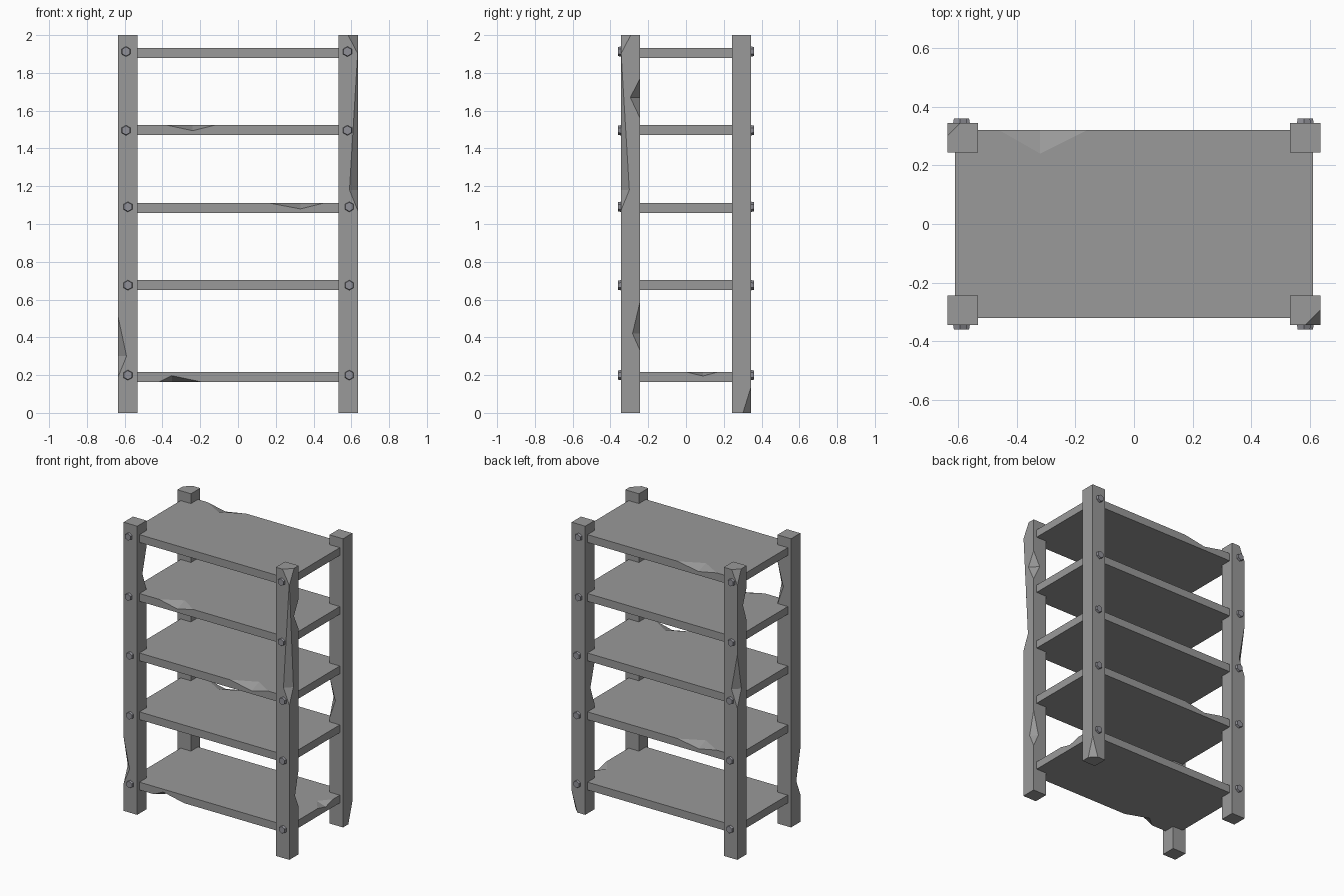
import bpy, bmesh
from mathutils import Vector, Matrix
from math import radians

if "Cube" in bpy.data.objects:
    bpy.data.objects.remove(bpy.data.objects["Cube"])


def material(name, color):
    m = bpy.data.materials.new(name)
    m.diffuse_color = (*color, 1)
    m.use_nodes = True
    m.node_tree.nodes["Principled BSDF"].inputs["Base Color"].default_value = m.diffuse_color
    return m


worn = material("dark_grey", (0.32, 0.32, 0.32))
metal = material("bolt_grey", (0.28, 0.28, 0.31))


def add_mesh(name, bm, mat=worn):
    bmesh.ops.recalc_face_normals(bm, faces=bm.faces)
    me = bpy.data.meshes.new(name)
    bm.to_mesh(me)
    bm.free()
    me.materials.append(mat)
    ob = bpy.data.objects.new(name, me)
    bpy.context.collection.objects.link(ob)
    return ob


def box(name, center, size):
    bm = bmesh.new()
    bmesh.ops.create_cube(bm, size=1, matrix=Matrix.Translation(center) @ Matrix.Diagonal((*size, 1)))
    ob = add_mesh(name, bm)
    ob["center"], ob["size"] = center, size
    return ob


def chip(ob, axis, sides, start, deep, end, insets):
    """Cut a faceted notch out of one long edge; sides and insets are for the two other axes."""
    c, s = ob["center"], ob["size"]
    others = [i for i in range(3) if i != axis]
    corner = Vector((0, 0, 0))
    for i, sg in zip(others, sides):
        corner[i] = c[i] + sg * s[i] / 2

    def point(t, i=None, shift=0):
        p = corner.copy()
        p[axis] = t
        if i is not None:
            p[i] += shift
        return p
    pts = [point(start), point(end)]
    pts += [point(deep, i, -sg * d) for i, sg, d in zip(others, sides, insets)]
    # Growing about the valley keeps the cut planes but clears the outer faces
    mid = (pts[2] + pts[3]) / 2
    bm = bmesh.new()
    v = [bm.verts.new(mid + (p - mid) * 1.4) for p in pts]
    for f in ((0, 1, 2), (0, 1, 3), (0, 2, 3), (1, 2, 3)):
        bm.faces.new([v[i] for i in f])
    cutter = add_mesh("chip_cutter", bm)
    cutter.hide_render = True
    cutter.hide_viewport = True
    cutter.display_type = 'WIRE'
    m = ob.modifiers.new("chip", 'BOOLEAN')
    m.operation, m.solver, m.object = 'DIFFERENCE', 'EXACT', cutter


# Corner posts
posts = {}
for xn, sx in (("left", -1), ("right", 1)):
    for yn, sy in (("front", -1), ("back", 1)):
        posts[sx, sy] = box(f"{yn}_{xn}_post", (sx * 0.583, sy * 0.294, 1.0), (0.104, 0.102, 2.0))

# Post damage
d = (0.045, 0.045)
chip(posts[-1, -1], 2, (-1, -1), 0.19, 0.30, 0.51, d)
chip(posts[-1, -1], 2, (1, 1), 1.52, 1.65, 1.82, d)
chip(posts[1, -1], 2, (1, -1), 1.07, 1.18, 1.93, d)
chip(posts[1, -1], 2, (1, -1), 1.90, 2.005, 2.3, (0.055, 0.055))
chip(posts[1, -1], 2, (1, 1), 1.56, 1.67, 1.77, (0.05, 0.052))
chip(posts[1, -1], 2, (1, 1), 0.33, 0.42, 0.59, (0.04, 0.04))
chip(posts[1, 1], 2, (1, 1), 0.14, -0.005, -0.3, d)
chip(posts[1, 1], 2, (-1, -1), 0.73, 0.86, 1.02, d)
chip(posts[-1, 1], 2, (-1, 1), 1.05, 1.17, 1.42, d)
chip(posts[-1, 1], 2, (-1, 1), 1.90, 2.005, 2.3, d)
chip(posts[-1, 1], 2, (-1, -1), 1.62, 1.74, 1.85, (0.04, 0.04))

# Shelf boards
heights = (0.19, 0.677, 1.085, 1.497, 1.905)
shelves = [box(f"shelf_{i + 1}", (0, 0, z), (1.22, 0.64, 0.054)) for i, z in enumerate(heights)]

# Shelf damage
chip(shelves[0], 0, (-1, -1), -0.42, -0.35, -0.19, (0.06, 0.034))
chip(shelves[0], 1, (1, 1), 0.0, 0.09, 0.17, (0.07, 0.022))
chip(shelves[1], 0, (1, 1), -0.46, -0.32, -0.16, (0.08, 0.028))
chip(shelves[2], 0, (-1, 1), 0.16, 0.33, 0.46, (0.08, 0.032))
chip(shelves[3], 0, (-1, 1), -0.38, -0.24, -0.12, (0.08, 0.03))
chip(shelves[4], 0, (1, 1), -0.46, -0.32, -0.16, (0.08, 0.028))

# Hexagonal bolt heads on the front and back of every post
for i, z in enumerate((0.2, 0.676, 1.091, 1.496, 1.913)):
    drift = -0.007 if i > 2 else 0.003
    for sx in (-1, 1):
        for sy in (-1, 1):
            bm = bmesh.new()
            bmesh.ops.create_cone(bm, cap_ends=True, segments=6, radius1=0.03, radius2=0.024, depth=0.03,
                                  matrix=Matrix.Translation((sx * 0.586 + drift, sy * 0.345, z))
                                  @ Matrix.Rotation(radians(-90 * sy), 4, 'X'))
            add_mesh(f"bolt_{i + 1}", bm, metal)
